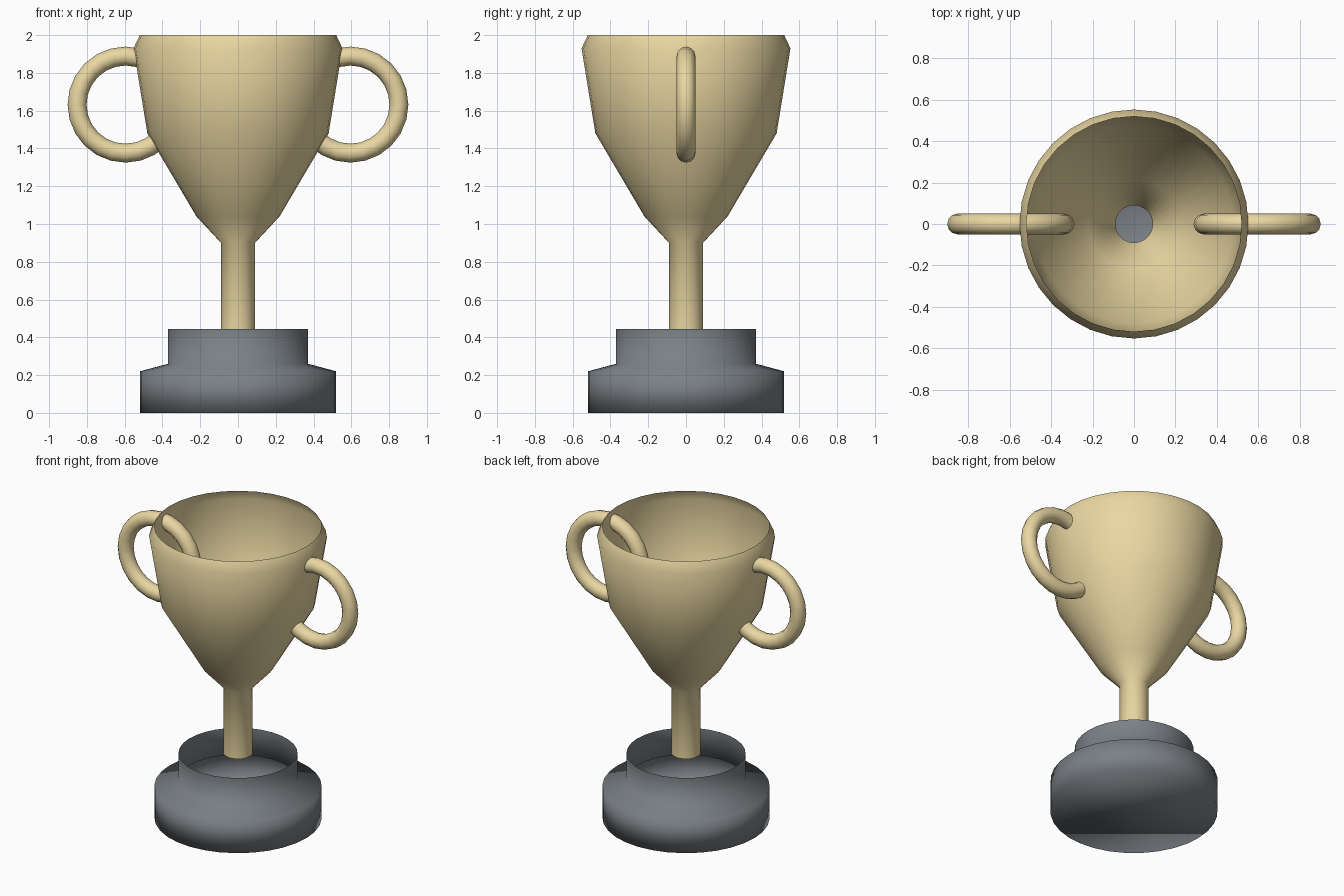
import bpy, math

if "Cube" in bpy.data.objects:
    bpy.data.objects.remove(bpy.data.objects["Cube"])


def material(name, rgb):
    m = bpy.data.materials.new(name)
    m.diffuse_color = (*rgb, 1)
    m.use_nodes = True
    m.node_tree.nodes["Principled BSDF"].inputs["Base Color"].default_value = m.diffuse_color
    return m


gold = material("gold", (0.82, 0.68, 0.36))
grey = material("dark_grey", (0.2, 0.22, 0.24))


def lathe(name, profile, mat, n=32, closed_bottom=False):
    """Revolve (radius, z) points about z as a single-walled shell."""
    verts = [(r * math.cos(2 * math.pi * i / n), r * math.sin(2 * math.pi * i / n), z)
             for r, z in profile for i in range(n)]
    faces = [(k * n + i, k * n + (i + 1) % n, (k + 1) * n + (i + 1) % n, (k + 1) * n + i)
             for k in range(len(profile) - 1) for i in range(n)]
    if closed_bottom:
        faces.append(tuple(reversed(range(n))))
    mesh = bpy.data.meshes.new(name)
    mesh.from_pydata(verts, [], faces)
    mesh.shade_smooth()
    mesh.materials.append(mat)
    ob = bpy.data.objects.new(name, mesh)
    bpy.context.collection.objects.link(ob)
    return ob


# Hollow plinth with an open collar
lathe("base", [(0.52, 0), (0.52, 0.22), (0.37, 0.26), (0.37, 0.445)], grey, closed_bottom=True)

# Stem flaring into the open cup with a turned-in rim
lathe("cup", [(0.09, 0.445), (0.09, 0.9), (0.22, 1.04), (0.48, 1.48),
              (0.553, 1.93), (0.52, 2.0)], gold)

# Ring handles that pass through the cup wall
for side, x in (("left", -0.595), ("right", 0.595)):
    bpy.ops.mesh.primitive_torus_add(major_segments=24, minor_segments=12,
                                     major_radius=0.257, minor_radius=0.05,
                                     location=(x, 0, 1.632), rotation=(math.pi / 2, 0, 0))
    handle = bpy.context.object
    handle.name = side + "_handle"
    handle.data.materials.append(gold)
    handle.data.shade_smooth()
